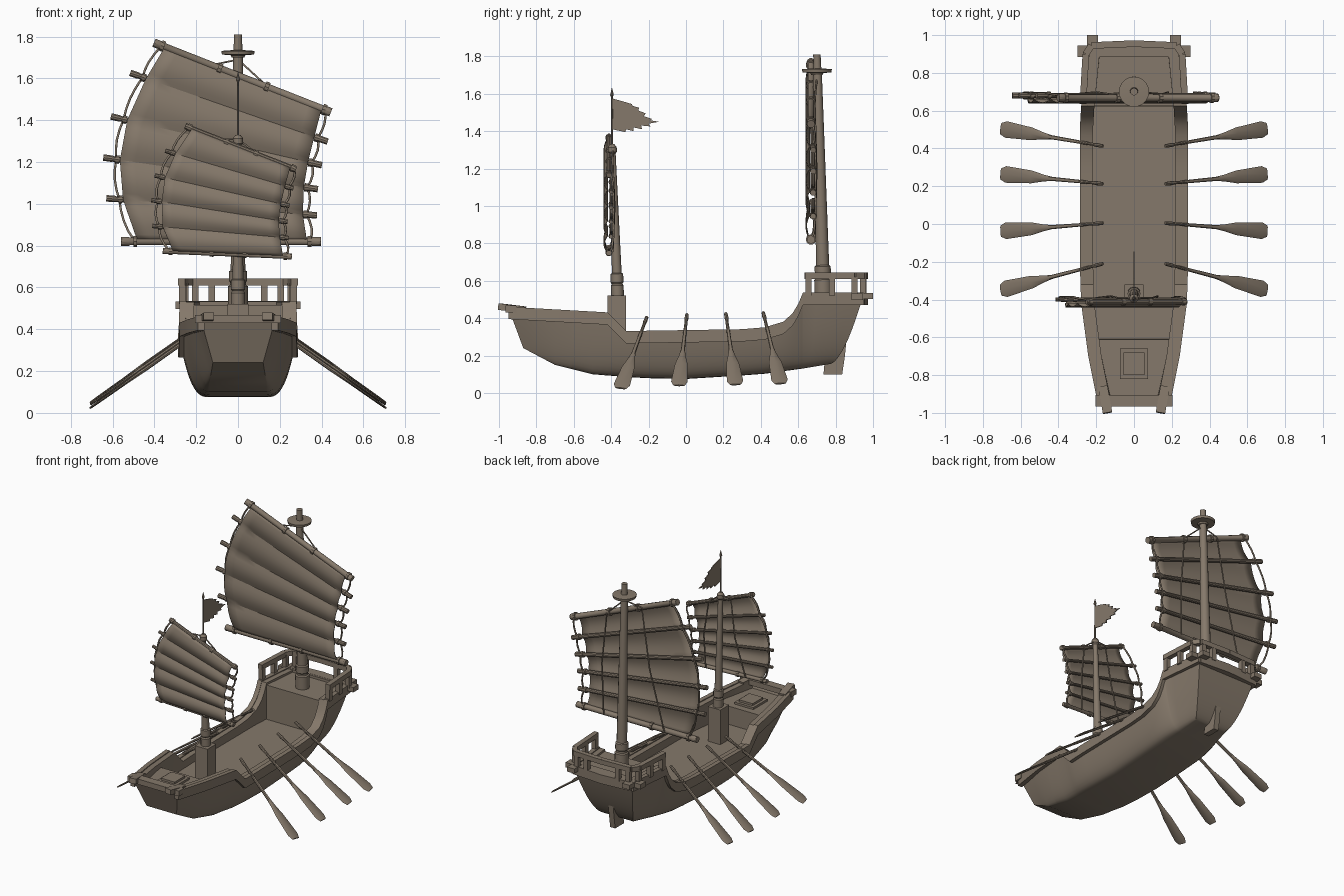
import bpy, bmesh, math
from mathutils import Vector, Matrix

if "Cube" in bpy.data.objects:
    bpy.data.objects.remove(bpy.data.objects["Cube"])

wood = bpy.data.materials.new("weathered brown")
wood.diffuse_color = (0.235, 0.19, 0.145, 1)
wood.use_nodes = True
wood.node_tree.nodes["Principled BSDF"].inputs["Base Color"].default_value = wood.diffuse_color

def make(name, verts, faces):
    me = bpy.data.meshes.new(name)
    me.from_pydata([tuple(v) for v in verts], [], faces)
    bm = bmesh.new(); bm.from_mesh(me)
    bmesh.ops.recalc_face_normals(bm, faces=bm.faces)
    bm.to_mesh(me); bm.free()
    ob = bpy.data.objects.new(name, me)
    bpy.context.collection.objects.link(ob)
    me.materials.append(wood)
    return ob

def box(name, x0, x1, y0, y1, z0, z1):
    v = [(x, y, z) for x in (x0, x1) for y in (y0, y1) for z in (z0, z1)]
    return make(name, v, [(0, 1, 3, 2), (4, 6, 7, 5), (0, 4, 5, 1), (2, 3, 7, 6), (0, 2, 6, 4), (1, 5, 7, 3)])

def loft(name, rings, caps=True):
    n = len(rings[0]); v = [p for r in rings for p in r]; f = []
    for i in range(len(rings) - 1):
        for j in range(n):
            k = (j + 1) % n
            f.append((i*n + j, i*n + k, i*n + n + k, i*n + n + j))
    if caps:
        f += [tuple(range(n)), tuple(range(len(v) - n, len(v)))]
    return make(name, v, f)

def beam(name, p, q, w, h):
    # square timber between two points, kept upright
    p, q = Vector(p), Vector(q)
    d = (q - p).normalized()
    s = d.cross(Vector((0, 0, 1)))
    s = s.normalized() if s.length > .01 else Vector((1, 0, 0))
    u = s.cross(d)
    return loft(name, [[c + s*a*w/2 + u*b*h/2 for a, b in ((1, 1), (-1, 1), (-1, -1), (1, -1))] for c in (p, q)])

def turned(name, p, q, prof, n=12):
    # lathe along an axis, prof = (fraction, radius)
    p, q = Vector(p), Vector(q)
    rot = (q - p).to_track_quat('Z', 'Y')
    return loft(name, [[p.lerp(q, t) + rot @ Vector((r*math.cos(2*math.pi*k/n), r*math.sin(2*math.pi*k/n), 0))
                        for k in range(n)] for t, r in prof])

def rope(name, pts, r=.006):
    cu = bpy.data.curves.new(name, 'CURVE'); cu.dimensions = '3D'
    cu.bevel_depth = r; cu.bevel_resolution = 1; cu.use_fill_caps = True
    sp = cu.splines.new('POLY'); sp.points.add(len(pts) - 1)
    for a, b in zip(sp.points, pts):
        a.co = (*b, 1)
    ob = bpy.data.objects.new(name, cu)
    bpy.context.collection.objects.link(ob); cu.materials.append(wood)

def interp(t, x):
    for (a, b), (c, d) in zip(t, t[1:]):
        if x <= c:
            return b + (d - b)*max(0, (x - a)/(c - a))
    return t[-1][1]

# hull: cross sections lofted along y
SHEER = [(-.95, .455), (-.42, .425), (-.32, .325), (.3, .335), (.42, .345), (.52, .375), (.57, .42), (.6, .47), (.625, .53), (.95, .53)]
WIDE = [(-.95, .18), (-.7, .23), (-.42, .268), (-.2, .275), (.5, .275), (.62, .268), (.95, .235)]
BOT = [(-.95, .24), (-.7, .15), (-.5, .10), (-.25, .08), (0, .075), (.4, .1), (.62, .13), (.95, .155)]
FLAT = [(-.95, .12), (-.7, .135), (.4, .14), (.95, .12)]
POW = [(-.95, 1), (-.6, .5), (-.3, .36), (.5, .36), (.95, .6)]
N = 10

def station(y):
    s, w, b, wb, p = (interp(t, y) for t in (SHEER, WIDE, BOT, FLAT, POW))
    deck = .40 if y < -.611 else (.27 if y < .6225 else .515)
    yb = .62 + (y - .62)*.15/.33 if y > .62 else (-.7 + (y + .7)*.17/.25 if y < -.7 else y)
    def at(x, z):
        f = max(0, (z - b)/(s - b))
        return Vector((x, yb + (y - yb)*(f**.6 if y > 0 else f), z))
    half = [at(w - .058, deck), at(w - .058, s)]
    for i in range(N + 1):
        f = (1 - i/N)**2
        half.append(at(wb + (w - wb)*f**p, b + (s - b)*f))
    return half

ys = [-.95, -.88, -.8, -.7, -.612, -.61, -.5, -.42, -.37, -.32, -.2, 0, .2, .3, .42, .47, .52, .57, .6, .622, .625, .7, .8, .88, .95]
rings = []
flip = Vector((-1, 1, 1))
for y in ys:
    h = station(y)
    rings.append(h + [p*flip for p in reversed(h)])
loft("hull", rings, caps=False)
for nm, r in (("bow_transom", rings[0]), ("stern_transom", rings[-1])):
    L = len(r)
    make(nm, r, [(i, i + 1, L - 2 - i, L - 1 - i) for i in range(2, N + 2)])

# rim band following the sheer on both sides
for s in (-1, 1):
    rr = []
    for y in ys:
        w, z = interp(WIDE, y), interp(SHEER, y)
        rr.append([Vector((s*(w + a), y, z + b)) for a, b in ((-.02, .006), (.012, .006), (.012, -.06), (-.02, -.06))])
    loft("rim_band", rr)
    # beam ends poking out at bow and stern
    beam("bow_beam_end", (s*.165, -.86, .445), (s*.14, -1, .462), .05, .035)
    box("stern_beam_end", s*.19, s*.25, .9, 1, .502, .535)
box("bow_crossbar", -.205, .205, -.965, -.905, .43, .468)
box("stern_crossbeam", -.30, .30, .885, .945, .498, .533)
loft("stern_apron", [[(x*a, y, .5 + dz) for x, y in ((-.235, .9), (-.23, .955), (0, .972), (.23, .955), (.235, .9))]
                     for a, dz in ((1, -.03), (1, .034))])

# stern railing
path = [(-.27, .635), (-.255, .9), (-.225, .945), (0, .955), (.225, .945), (.255, .9), (.27, .635)]
for (a, b), (c, d) in zip(path, path[1:]):
    beam("railing_top", (a, b, .626), (c, d, .626), .035, .034)
for s in (-1, 1):
    for x, y in ((.267, .655), (.26, .78), (.252, .9), (.205, .945), (.125, .95)):
        box("railing_post", s*x - .016, s*x + .016, y - .016, y + .016, .52, .62)

# rudder
rud = [(.865, .36), (.85, .2), (.835, .1), (.735, .1), (.76, .36)]
loft("rudder", [[(x, y, z) for y, z in rud] for x in (-.02, .02)])

# foredeck hatch
box("hatch_frame", -.075, .075, -.82, -.66, .39, .415)
box("hatch_lid", -.055, .055, -.80, -.68, .41, .43)

# mast step
box("mast_step", -.05, .05, -.42, -.32, .26, .52)

# main mast with lookout disc
turned("main_mast", (0, .735, .515), (0, .70, 1.81),
       [(0, .047), (.07, .047), (.075, .038), (.085, .038), (.09, .043), (.125, .043), (.13, .035), (.9, .024), (.97, .02), (1, .02)])
turned("lookout_disc", (0, .70, 1.70), (0, .70, 1.735), [(0, .03), (.3, .035), (.4, .077), (.9, .08), (1, .03)], 20)

# fore mast with pole
turned("fore_mast", (0, -.365, .50), (0, -.395, 1.33),
       [(0, .034), (.09, .034), (.1, .028), (.11, .034), (.165, .034), (.17, .026), (.94, .017), (.95, .024), (.98, .024), (1, .012)])
turned("flag_pole", (0, -.395, 1.32), (0, -.396, 1.63), [(0, .006), (.85, .005), (.88, .01), (1, .001)], 8)

# serrated pennant
top = [(-.395, 1.575), (-.34, 1.56), (-.29, 1.545), (-.285, 1.535), (-.25, 1.525), (-.255, 1.51), (-.215, 1.495), (-.225, 1.48), (-.18, 1.465), (-.19, 1.458), (-.145, 1.45)]
low = [(-.2, 1.44), (-.19, 1.425), (-.24, 1.43), (-.235, 1.41), (-.28, 1.42), (-.28, 1.4), (-.32, 1.41), (-.325, 1.395), (-.395, 1.41)]
loft("pennant", [[(x, y, z) for y, z in top + low] for x in (-.003, .003)])

def sail(name, y0, left, right, r, extend, head):
    # battened sheet, bulging forward between battens
    rows, cols, sub = len(left), 12, 6
    v = []
    nr = (rows - 1)*sub
    for i in range(nr + 1):
        k = min(i//sub, rows - 2); t = i/sub - k
        a = Vector(left[k]).lerp(Vector(left[k + 1]), t); b = Vector(right[k]).lerp(Vector(right[k + 1]), t)
        for j in range(cols + 1):
            p = a.lerp(b, j/cols)
            v.append((p.x, y0 - .008 - .018*math.sin(math.pi*t), p.y))
    w = cols + 1
    ob = make(name + "_sheet", v, [(i*w + j, i*w + j + 1, i*w + w + j + 1, i*w + w + j) for i in range(nr) for j in range(cols)])
    m = ob.modifiers.new("thick", 'SOLIDIFY'); m.thickness = .006; m.offset = 0
    edges = ([], [])
    for i, (a, b) in enumerate(zip(left, right)):
        a, b = Vector((a[0], y0 + .012, a[1])), Vector((b[0], y0 + .012, b[1]))
        if i in (0, rows - 1):
            a.y = b.y = y0
        d = (b - a).normalized()
        rad = r if i in (0, rows - 1) else r*.75
        e = extend*.7 if i == 0 else extend
        p, q = a - d*e, b + d*e*.85
        turned(name + "_batten", p, q, [(0, rad*1.15), (.04, rad*1.15), (.045, rad), (.95, rad), (.955, rad*1.15), (1, rad*1.15)], 10)
        for c, sg, lst in ((a, -1, edges[0]), (b, 1, edges[1])):
            c = c + d*sg*.012
            turned(name + "_lashing", c - d*.009, c + d*.009, [(0, rad*1.45), (1, rad*1.45)], 10)
            lst.append(c)
        if i in (0, rows - 1):
            for t in (.35, .65):
                c = a.lerp(b, t)
                turned(name + "_lashing", c - d*.01, c + d*.01, [(0, rad*1.4), (1, rad*1.4)], 10)
    # edge ropes and sheets behind the sail
    for lst, sg in zip(edges, (-1, 1)):
        pts = []
        for a, b in zip(lst, lst[1:]):
            for k in range(4):
                p = a.lerp(b, k/4)
                pts.append(p + Vector((sg*.014*math.sin(math.pi*k/4) + sg*.006, .012, 0)))
        rope(name + "_edge_rope", pts + [lst[-1]])
    for t0, t1 in ((.3, .22), (.66, .8)):
        a = edges[0][0].lerp(edges[1][0], t0); b = edges[0][-1].lerp(edges[1][-1], t1)
        m = a.lerp(b, .5) + Vector((.02, .03, 0))
        rope(name + "_back_rope", [head, a + Vector((0, .02, 0)), m, b + Vector((0, .02, 0))], .005)

sail("main_sail", .668,
     [(-.35, 1.75), (-.44, 1.60), (-.53, 1.40), (-.565, 1.21), (-.55, 1.02), (-.48, .82)],
     [(.40, 1.455), (.365, 1.32), (.335, 1.2), (.315, 1.08), (.31, .95), (.33, .82)], .019, .08, (0, .70, 1.69))
sail("fore_sail", -.412,
     [(-.22, 1.36), (-.30, 1.24), (-.35, 1.125), (-.365, 1.01), (-.36, .89), (-.31, .772)],
     [(.25, 1.175), (.225, 1.085), (.205, 1.0), (.195, .92), (.2, .84), (.215, .75)], .013, .05, (0, -.39, 1.31))

# oars, four a side
prof = [(0, .009, .009), (.06, .011, .011), (.1, .008, .009), (.5, .011, .01), (.58, .018, .009), (.7, .034, .007), (.95, .044, .006), (1, .03, .005)]
for s in (-1, 1):
    for yi, yo, zi, zo in ((-.21, -.35, .405, .025), (.005, -.038, .42, .04), (.213, .265, .425, .045), (.413, .505, .43, .05)):
        p, q = Vector((s*.165, yi, zi)), Vector((s*.705, yo, zo))
        d = (q - p).normalized()
        u = (Vector((0, 1, 0)) - d*d.y).normalized()
        n = d.cross(u)
        loft("oar", [[p.lerp(q, t) + u*a*math.cos(k*math.pi/4) + n*b*math.sin(k*math.pi/4) for k in range(8)] for t, a, b in prof])

# smooth shading with sharp edges kept
bpy.ops.object.select_all(action='DESELECT')
for o in bpy.context.scene.objects:
    if o.type == 'MESH':
        o.select_set(True)
        bpy.context.view_layer.objects.active = o
bpy.ops.object.shade_smooth_by_angle(angle=math.radians(32))
